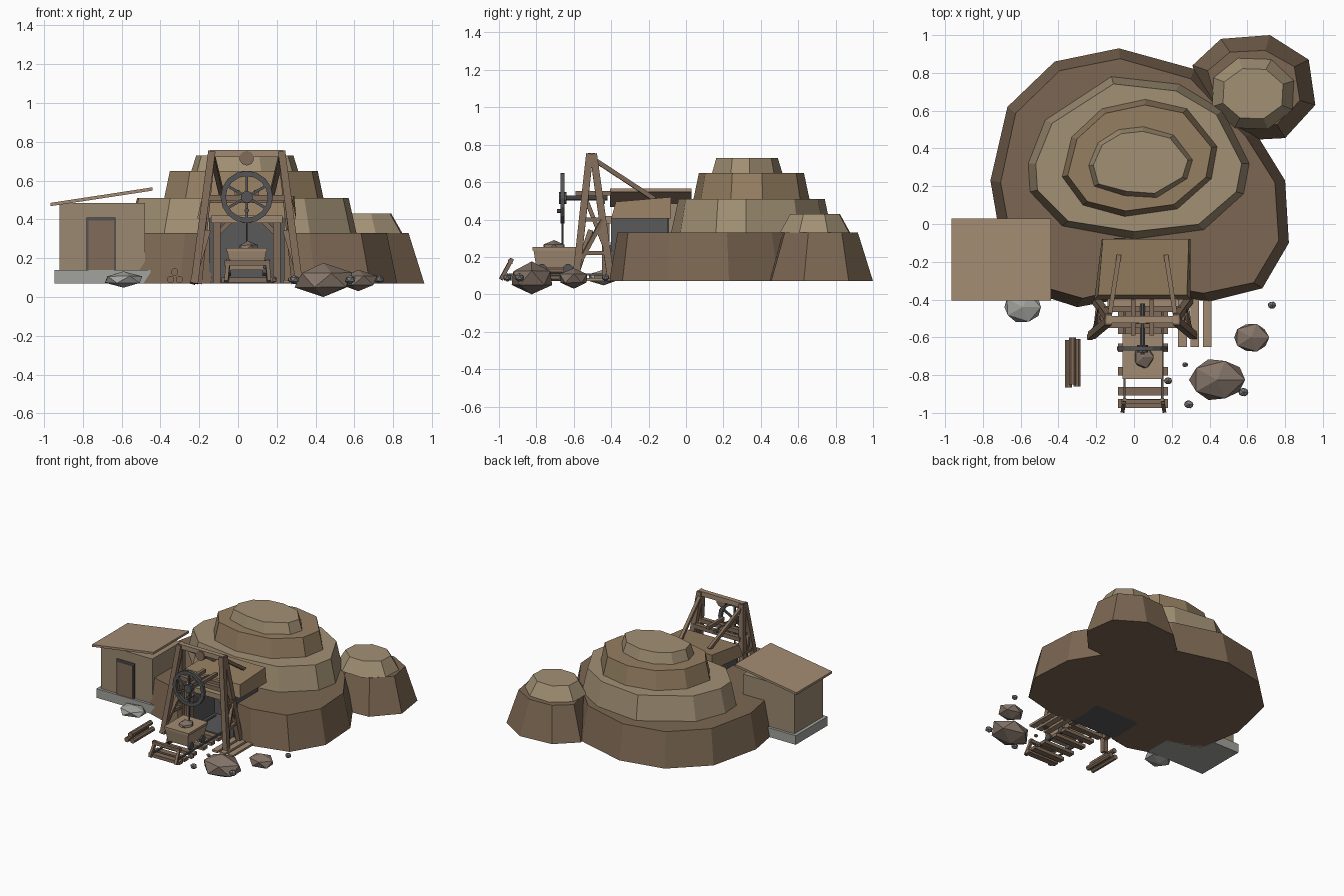
import bpy, bmesh, math, random
from mathutils import Vector

if "Cube" in bpy.data.objects:
    bpy.data.objects.remove(bpy.data.objects["Cube"])
random.seed(4)


def mat(name, c):
    m = bpy.data.materials.new(name)
    m.diffuse_color = (*c, 1)
    m.use_nodes = True
    m.node_tree.nodes["Principled BSDF"].inputs["Base Color"].default_value = m.diffuse_color
    return m


BROWN = mat("earth_dark", (0.20, 0.135, 0.085))
EARTH = mat("earth_mid", (0.30, 0.21, 0.12))
TAN = mat("earth_tan", (0.36, 0.28, 0.175))
WOOD = mat("wood", (0.22, 0.15, 0.10))
PLANK = mat("plank", (0.36, 0.26, 0.17))
WALL = mat("wall", (0.33, 0.25, 0.165))
IRON = mat("iron", (0.09, 0.09, 0.095))
VOID = mat("dark_lining", (0.10, 0.10, 0.105))
STONE = mat("stone", (0.36, 0.36, 0.34))
ROCK = mat("rock", (0.23, 0.175, 0.14))
GREY = mat("pebble", (0.2, 0.2, 0.2))


def finish(name, bm, m):
    bmesh.ops.recalc_face_normals(bm, faces=bm.faces[:])
    me = bpy.data.meshes.new(name)
    bm.to_mesh(me)
    bm.free()
    ob = bpy.data.objects.new(name, me)
    bpy.context.collection.objects.link(ob)
    me.materials.append(m)
    return ob


def loft(name, rings, m):
    # closed solid through matching rings of points
    bm = bmesh.new()
    vs = [[bm.verts.new(p) for p in r] for r in rings]
    n = len(vs[0])
    for a, b in zip(vs, vs[1:]):
        for i in range(n):
            bm.faces.new((a[i], a[(i + 1) % n], b[(i + 1) % n], b[i]))
    bm.faces.new(vs[0][::-1])
    bm.faces.new(vs[-1])
    return finish(name, bm, m)


def tier(name, pts, z0, z1, inset, m):
    cx = sum(p[0] for p in pts) / len(pts)
    cy = sum(p[1] for p in pts) / len(pts)
    top = []
    for x, y in pts:
        d = Vector((x - cx, y - cy))
        d *= 1 - inset / d.length
        top.append((cx + d.x, cy + d.y, z1))
    return loft(name, [[(x, y, z0) for x, y in pts], top], m)


def box(name, x0, x1, y0, y1, z0, z1, m):
    q = [(x0, y0), (x1, y0), (x1, y1), (x0, y1)]
    return loft(name, [[(*p, z0) for p in q], [(*p, z1) for p in q]], m)


def beam(name, a, b, r, m, n=4):
    # n-sided bar from a to b; r is the half thickness
    a, b = Vector(a), Vector(b)
    d = (b - a).normalized()
    u = d.cross(Vector((0, 0, 1)) if abs(d.z) < 0.9 else Vector((0, 1, 0))).normalized()
    v = d.cross(u)
    k = r / math.cos(math.pi / n)
    ang = [(i + 0.5) * math.tau / n for i in range(n)]
    return loft(name, [[p + k * (math.cos(t) * u + math.sin(t) * v) for t in ang] for p in (a, b)], m)


def rock(name, c, r, m, jit=0.12, sub=1):
    bm = bmesh.new()
    bmesh.ops.create_icosphere(bm, subdivisions=sub, radius=1)
    for v in bm.verts:
        k = 1 if abs(v.co.z) > 0.99 else 1 - random.uniform(0, jit)
        v.co = Vector((c[i] + v.co[i] * r[i] * k for i in range(3)))
    return finish(name, bm, m)


def ngon(cx, cy, rx, ry, n, off=0.0):
    return [(cx + rx * math.cos(off + i * math.tau / n), cy + ry * math.sin(off + i * math.tau / n)) for i in range(n)]


# hill: notched lowest tier, then three stacked tiers
G = 0.07
tier("hill_base", [(-0.08, .93), (-.42, .86), (-.67, .62), (-.76, .23), (-.70, -.12), (-.55, -.36), (-.30, -.44),
                   (-.14, -.41), (-.14, -.12), (.23, -.12), (.23, -.39), (.40, -.41), (.68, -.34), (.82, -.10),
                   (.80, .23), (.64, .49), (.32, .82)], G, .33, .055, BROWN)
tier("hill_tier_two", [(-.12, .78), (.24, .74), (.47, .60), (.61, .32), (.58, .16), (.37, -.03), (0, -.08),
                       (-.38, -.01), (-.55, .17), (-.56, .32), (-.47, .55)], .33, .51, .04, TAN)
tier("hill_tier_three", [(.06, .66), (.28, .61), (.44, .41), (.41, .24), (.23, .08), (-.05, .04), (-.27, .10),
                         (-.38, .25), (-.33, .46), (-.17, .61)], .51, .65, .03, EARTH)
tier("hill_tier_four", [(.05, .515), (.21, .47), (.31, .34), (.28, .24), (.12, .14), (-.05, .15), (-.21, .20),
                        (-.24, .31), (-.19, .43), (-.08, .50)], .65, .73, .025, TAN)

# side mound
base = [(.72, 1), (.925, .87), (.96, .63), (.80, .455), (.53, .44), (.36, .60), (.31, .84), (.46, .98)]
tier("mound_base", base, G, .33, .085, BROWN)
tier("mound_cap", ngon(.63, .69, .23, .20, 8, .35), .33, .43, .06, TAN)

# tunnel lining and covering block
box("tunnel_left_wall", -.15, -.11, -.40, -.1, G, .41, VOID)
box("tunnel_right_wall", .20, .24, -.40, -.1, G, .41, VOID)
box("tunnel_back", -.14, .23, -.13, -.09, G, .41, VOID)
box("tunnel_floor", -.13, .22, -.40, -.1, G, .08, VOID)
loft("tunnel_roof", [[(-.21, -.40, .405), (.30, -.40, .405), (.30, -.08, .405), (-.17, -.08, .405)],
                     [(-.19, -.375, .495), (.28, -.375, .495), (.29, -.08, .52), (-.165, -.08, .52)]], EARTH)
for s in (-1, 1):
    x = .045 + s * .155
    beam("portal_post", (x, -.43, G), (x, -.43, .40), .02, WOOD)
    beam("portal_brace", (x, -.43, .32), (x - s * .07, -.43, .39), .012, WOOD)
box("portal_lintel", -.14, .23, -.46, -.39, .38, .42, PLANK)

# shed
box("shed_foundation", -.945, -.45, -.38, .01, G, .14, STONE)
box("shed_walls", -.92, -.48, -.36, -.01, .14, .485, WALL)
loft("shed_roof", [[(-.965, y, .468), (-.44, y, .548), (-.44, y, .565), (-.965, y, .485)] for y in (-.405, .03)], PLANK)
box("door_frame", -.78, -.63, -.368, -.35, .13, .41, IRON)
box("door", -.77, -.64, -.374, -.35, .13, .395, WOOD)

# headframe, mirrored about its own centre line
C = .045
for s in (-1, 1):
    def P(x, y, z):
        return (C + s * x, y, z)
    ft, fb = P(.18, -.515, .75), P(.27, -.59, G)
    rt, rb = P(.18, -.495, .75), P(.25, -.40, G)
    beam("front_leg", fb, ft, .019, WOOD)
    beam("rear_leg", rb, rt, .019, WOOD)
    beam("side_bar_low", P(.25, -.57, .22), P(.235, -.42, .22), .011, WOOD)
    beam("side_bar_mid", P(.225, -.55, .40), P(.225, -.445, .40), .011, WOOD)
    beam("side_brace_a", P(.26, -.58, .15), P(.225, -.445, .40), .011, WOOD)
    beam("side_brace_b", P(.235, -.42, .22), P(.205, -.54, .52), .011, WOOD)
    beam("back_stay", P(.175, -.49, .72), P(.125, -.17, .51), .012, WOOD)
    beam("outer_stay", P(.28, -.60, G), P(.20, -.51, .34), .014, WOOD)
    beam("axle_rail", P(.05, -.59, .54), P(.05, -.40, .54), .012, WOOD)
beam("top_beam", (C - .19, -.505, .738), (C + .19, -.505, .738), .018, PLANK)
beam("wheel_beam", (C - .20, -.535, .51), (C + .20, -.535, .51), .016, WOOD)
beam("rear_beam", (C - .20, -.45, .50), (C + .20, -.45, .50), .016, WOOD)

# pulley, winding wheel and rope
beam("pulley", (C, -.53, .715), (C, -.49, .715), .036, WOOD, 10)
N, W = 16, (C, -.66, .515)
bm = bmesh.new()
rim = [[bm.verts.new((W[0] + r * math.cos(i * math.tau / N), W[1] + y, W[2] + r * math.sin(i * math.tau / N)))
        for r, y in ((.135, -.011), (.135, .011), (.108, .011), (.108, -.011))] for i in range(N)]
for i in range(N):
    a, b = rim[i], rim[(i + 1) % N]
    for j in range(4):
        bm.faces.new((a[j], a[(j + 1) % 4], b[(j + 1) % 4], b[j]))
finish("wheel_rim", bm, IRON)
for i in range(6):
    t = math.pi / 2 + i * math.pi / 3
    beam("wheel_spoke", W, (W[0] + .115 * math.cos(t), W[1], W[2] + .115 * math.sin(t)), .007, IRON)
beam("wheel_hub", (C, -.68, .515), (C, -.64, .515), .03, IRON, 10)
beam("wheel_axle", (C, -.66, .515), (C, -.42, .515), .014, IRON, 8)
beam("crank_knob", (C, -.69, .445), (C, -.65, .445), .011, IRON, 8)
beam("rope", (C, -.66, .40), (C, -.66, .26), .004, IRON, 6)

# track with end stop
for x in (C - .095, C + .105):
    beam("rail", (x, -.95, .106), (x, -.20, .106), .006, IRON)
    beam("stop_post", (x + (.01 if x > C else -.01), -.99, .08), (x, -.93, .19), .010, WOOD)
for y in (-.95, -.885, -.78, -.655, -.56, -.47):
    box("track_tie", -.085, .18, y - .023, y + .023, .075, .10, WOOD)
beam("stop_bar", (-.07, -.94, .175), (.165, -.94, .175), .012, WOOD)

# ore cart
loft("cart_tub", [[(x, y, z) for x, y in ((C - w, -.70 - d), (C + w, -.70 - d), (C + w, -.70 + d), (C - w, -.70 + d))]
                  for w, d, z in ((.085, .10, .14), (.10, .115, .235), (.105, .12, .235), (.105, .12, .252))], PLANK)
for x in (C - .09, C + .09):
    for y in (-.77, -.63):
        beam("cart_wheel", (x - .01, y, .135), (x + .01, y, .135), .026, IRON, 8)
rock("ore_lump", (.05, -.705, .25), (.062, .07, .04), ROCK)

# planks and logs
for x in (.257, .322, .387):
    box("ground_plank", x - .023, x + .023, -.65, -.36, .072, .088, PLANK)
for x, z, y in ((-.347, .09, -.865), (-.302, .09, -.86), (-.326, .128, -.85)):
    beam("log", (x, y, z), (x, y + .25, z), .018, WOOD, 8)

# boulders and pebbles
rock("large_boulder", (.44, -.825, .088), (.17, .13, .088), ROCK)
rock("medium_boulder", (.62, -.60, .085), (.11, .09, .055), ROCK)
rock("flat_stone", (-.59, -.44, .09), (.125, .095, .042), STONE, .15)
for x, y, r, m in ((.73, -.43, .026, GREY), (.29, -.955, .029, GREY), (.58, -.89, .031, GREY),
                   (.18, -.83, .026, ROCK), (.27, -.745, .018, ROCK), (-.02, -.87, .012, ROCK)):
    rock("pebble", (x, y, .09), (r, r * .85, r * .8), m)
